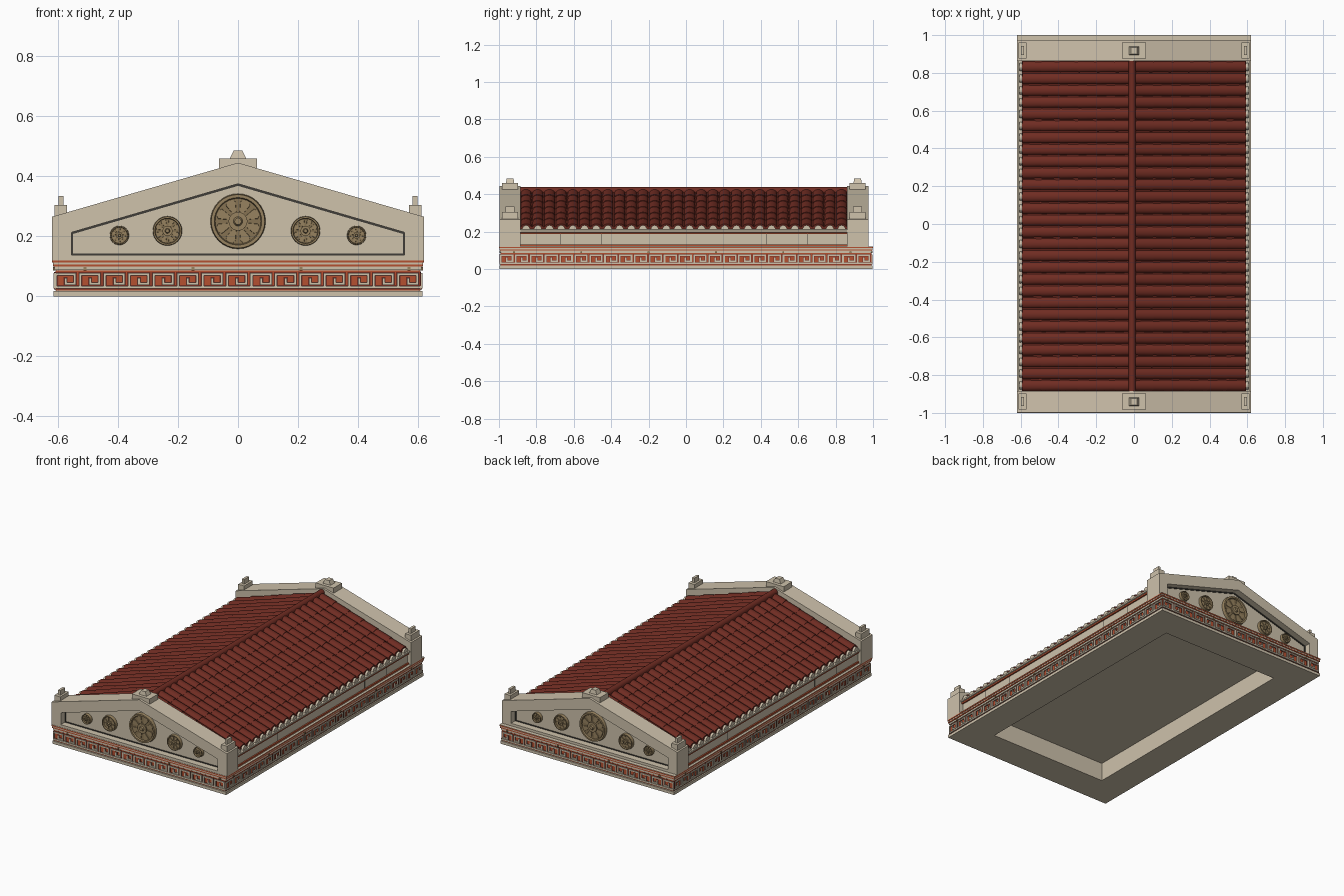
import bpy, bmesh, math
from mathutils import Vector

if "Cube" in bpy.data.objects:
    bpy.data.objects.remove(bpy.data.objects["Cube"])


def mat(name, r, g, b):
    m = bpy.data.materials.new(name)
    m.diffuse_color = (r, g, b, 1)
    m.use_nodes = True
    m.node_tree.nodes["Principled BSDF"].inputs["Base Color"].default_value = m.diffuse_color
    return m


STONE = mat("pale stone", .62, .54, .41)
TILE = mat("roof red", .16, .025, .016)
PAINT = mat("painted orange red", .46, .08, .03)
BRONZE = mat("bronze", .31, .225, .115)
DARKBRONZE = mat("dark bronze", .24, .17, .085)
SHADOW = mat("dark grey", .05, .047, .04)


def finish(name, bm, material, smooth=False):
    bmesh.ops.recalc_face_normals(bm, faces=bm.faces[:])
    me = bpy.data.meshes.new(name)
    bm.to_mesh(me)
    bm.free()
    me.materials.append(material)
    ob = bpy.data.objects.new(name, me)
    bpy.context.collection.objects.link(ob)
    if smooth:
        bpy.ops.object.select_all(action='DESELECT')
        ob.select_set(True)
        bpy.context.view_layer.objects.active = ob
        bpy.ops.object.shade_smooth_by_angle(angle=math.radians(40))
    return ob


def loft(bm, a, b):
    """Closed solid between two matching outlines."""
    va, vb = [bm.verts.new(p) for p in a], [bm.verts.new(p) for p in b]
    n = len(va)
    for i in range(n):
        j = (i + 1) % n
        bm.faces.new((va[i], va[j], vb[j], vb[i]))
    bm.faces.new(va[::-1])
    bm.faces.new(vb)


def box(bm, x0, x1, y0, y1, z0, z1, tx=0, ty=0):
    """Box, optionally tapered at the top."""
    loft(bm, [(x0, y0, z0), (x1, y0, z0), (x1, y1, z0), (x0, y1, z0)],
         [(x0 + tx, y0 + ty, z1), (x1 - tx, y0 + ty, z1), (x1 - tx, y1 - ty, z1), (x0 + tx, y1 - ty, z1)])


def prism(bm, pts, y0, y1):
    loft(bm, [(x, y0, z) for x, z in pts], [(x, y1, z) for x, z in pts])


def frame(bm, outer, inner, y0, y1):
    """Prism with a hole, between two matching outlines."""
    rings = [[bm.verts.new((x, y, z)) for x, z in p] for p, y in
             ((outer, y0), (outer, y1), (inner, y1), (inner, y0))]
    n = len(outer)
    for k in range(4):
        a, b = rings[k], rings[(k + 1) % 4]
        for i in range(n):
            j = (i + 1) % n
            bm.faces.new((a[i], a[j], b[j], b[i]))


def ring_boxes(bm, x, y, xi, yi, z0, z1):
    """Rectangular ring around the building."""
    for s in (-1, 1):
        box(bm, -x, x, min(s * y, s * yi), max(s * y, s * yi), z0, z1)
        box(bm, min(s * x, s * xi), max(s * x, s * xi), -yi, yi, z0, z1)


# base: hollow underneath, with a ceiling slab
for name, x, y, xi, yi, z0, z1, m in (
        ("plinth", .615, .998, .42, .80, 0, .018, STONE),
        ("base_core", .606, .989, .42, .80, .018, .119, STONE),
        ("frieze_red_band", .608, .991, .59, .97, .019, .086, PAINT),
        ("upper_fillet", .612, .994, .59, .97, .088, .099, STONE),
        ("lower_red_moulding", .616, .997, .59, .97, .099, .106, PAINT),
        ("cornice_stone", .617, .998, .59, .97, .106, .112, STONE),
        ("upper_red_moulding", .62, 1, .59, .97, .112, .119, PAINT),
        ("cornice_cap", .62, 1, .59, .97, .119, .121, STONE)):
    bm = bmesh.new()
    ring_boxes(bm, x, y, xi, yi, z0, z1)
    finish(name, bm, m)
bm = bmesh.new()
box(bm, -.605, .605, -.985, .97, .118, .124)
finish("ceiling_slab", bm, STONE)

# Greek key relief on all four sides, over dark inlay lines
bm, inlay = bmesh.new(), bmesh.new()
T = .0085
KEY = [(0, 0, 0, 1), (0, 1, .78, 1), (.78, .26, .78, 1), (.4, .26, .78, .26), (.4, .26, .4, .62), (0, 0, 1, 0)]
for along_x, half, n, face in ((True, .611, 15, .991), (False, .994, 25, .608)):
    p = 2 * half / n
    for s in (-1, 1):
        for i in range(n):
            for u0, v0, u1, v1 in KEY:
                a0, a1 = -half + (i + u0) * p, min(-half + (i + u1) * p + T, half)
                z0, z1 = .026 + v0 * .044, .026 + v1 * .044 + T
                for mesh, e, h in ((bm, 0, .006), (inlay, .0025, .001)):
                    d0, d1 = sorted((s * (face - .002), s * (face + h)))
                    if along_x:
                        box(mesh, a0 - e, a1 + e, d0, d1, z0 - e, z1 + e)
                    else:
                        box(mesh, d0, d1, a0 - e, a1 + e, z0 - e, z1 + e)
finish("greek_key_relief", bm, STONE)
finish("greek_key_inlay", inlay, TILE)

# small studs below the cornice
bm = bmesh.new()
for s in (-1, 1):
    for k in range(4):
        x = -.51 + .36 * k
        box(bm, x - .005, x + .005, s * .994 - .004, s * .994 + .004, .086, .097)
    for k in range(6):
        y = -.92 + .36 * k
        box(bm, s * .612 - .004, s * .612 + .004, y - .005, y + .005, .086, .097)
finish("cornice_studs", bm, BRONZE)

# pediments, with rosettes and roof ornaments, at both ends
OUTER = [(-.62, .12), (.62, .12), (.62, .265), (0, .445), (-.62, .265)]
INNER = [(-.555, .137), (.555, .137), (.555, .213), (0, .375), (-.555, .213)]
TRIM = [(-.549, .142), (.549, .142), (.549, .208), (0, .368), (-.549, .208)]


def rosette(discs, petals, cx, cz, r, f, s):
    def at(rad, ang, depth):
        return (cx + rad * math.cos(ang), f + s * depth, cz + rad * math.sin(ang))

    def disc(bm, rad, d0, d1, n=32, rad2=None):
        A = [2 * math.pi * i / n for i in range(n)]
        loft(bm, [at(rad, a, d0) for a in A], [at(rad2 or rad, a, d1) for a in A])
    disc(discs, r * .98, 0, .010)
    n = 32
    A = [2 * math.pi * i / n for i in range(n)]
    R = [[petals.verts.new(at(q, a, d)) for a in A] for q, d in
         ((r, 0), (r * .97, .02), (r * .86, .02), (r * .82, .008))]
    for k in range(3):
        for i in range(n):
            j = (i + 1) % n
            petals.faces.new((R[k][i], R[k][j], R[k + 1][j], R[k + 1][i]))
    for k in range(8):
        c = math.pi * (k + .5) / 4
        P = [(.34, -.22), (.72, -.28), (.8, -.15), (.8, .15), (.72, .28), (.34, .22)]
        loft(petals, [at(q * r, c + a, .008) for q, a in P], [at(q * r, c + a * .9, .013) for q, a in P])
    disc(petals, r * .34, .008, .02, 24)
    disc(petals, r * .18, .018, .028, 24, r * .12)


for label, f, s in (("front", -.998, -1), ("back", .975, 1)):
    def Y(d):
        return f - s * d
    bm = bmesh.new()
    frame(bm, OUTER, INNER, Y(0), Y(.045))
    prism(bm, OUTER, Y(.045), Y(.113))
    finish(label + "_pediment", bm, STONE)
    bm = bmesh.new()
    frame(bm, INNER, TRIM, Y(.041), Y(.046))
    finish(label + "_recess_trim", bm, SHADOW)
    discs, petals = bmesh.new(), bmesh.new()
    for cx, cz, r in ((0, .25, .092), (-.235, .218, .049), (.225, .218, .049), (-.395, .203, .032), (.395, .203, .032)):
        rosette(discs, petals, cx, cz, r, Y(.045), s)
    finish(label + "_rosette_discs", discs, DARKBRONZE)
    finish(label + "_rosette_petals", petals, BRONZE)
    bm = bmesh.new()
    a, b = sorted((Y(.015), Y(.10)))
    c = (a + b) / 2
    box(bm, -.063, .063, a, b, .415, .46)
    box(bm, -.027, .027, c - .022, c + .022, .46, .485, .012, .004)
    for k in (-1, 1):
        x = k * .59
        box(bm, x - .021, x + .021, a, b, .25, .305)
        box(bm, x - .008, x + .008, c - .024, c + .024, .305, .335)
    finish(label + "_roof_ornaments", bm, STONE)

# attic body with side walls and eaves
Y0, Y1 = -.886, .863
bm = bmesh.new()
half = [(.596, .12), (.596, .194), (.612, .199), (.612, .209)]
prism(bm, half + [(0, .402)] + [(-x, z) for x, z in half[::-1]], Y0, Y1)
finish("attic_body", bm, STONE)
bm = bmesh.new()
for s in (-1, 1):
    for z in (.122, .187):
        box(bm, s * .597 - .008, s * .597 + .008, Y0, Y1, z, z + .01)
finish("wall_red_lines", bm, PAINT)
bm = bmesh.new()
for s in (-1, 1):
    for y in (-.67, -.45, .43, .65):
        box(bm, s * .596 - .001, s * .596 + .001, y - .0015, y + .0015, .13, .187)
finish("wall_joints", bm, SHADOW)

# roof: flat pan sheet, barrel cover tiles in overlapping courses, ridge
bm = bmesh.new()
prism(bm, [(.592, .208), (.592, .224), (0, .412), (-.592, .224), (-.592, .208), (0, .396)], Y0, Y1)
finish("roof_pan", bm, TILE)
ROWS, COURSES, SEG = 28, 6, 8
pitch = (Y1 - Y0) / ROWS
low, top = Vector((.586, 0, .221)), Vector((0, 0, .409))
up = Vector((.188, 0, .586)).normalized()
bm, eave = bmesh.new(), bmesh.new()
arc = [math.pi * i / SEG for i in range(SEG + 1)]
for s in (-1, 1):
    for r in range(ROWS):
        y = Y0 + (r + .5) * pitch
        for c in range(COURSES):
            ends = []
            for t, w, h in ((c / COURSES, .0295, .022), ((c + 1.05) / COURSES, .028, .018)):
                o = low.lerp(top, min(t, 1))
                pts = [o + up * (h * math.sin(a)) for a in arc]
                ends.append([(s * p.x, y + w * math.cos(a), p.z) for p, a in zip(pts, arc)])
            loft(bm, *ends)
        # stone end ornament at the eave
        E = [(y + .022 * math.cos(a), .208 + .027 * math.sin(a)) for a in arc]
        loft(eave, [(s * .592, p, q) for p, q in E], [(s * .606, p, q) for p, q in E])
finish("cover_tiles", bm, TILE, True)
finish("eave_ornaments", eave, STONE)
bm = bmesh.new()
prism(bm, [(.02 * math.cos(a) - .01, .415 + .024 * math.sin(a)) for a in [math.pi * i / 6 for i in range(12)]], Y0, Y1)
finish("ridge_cap", bm, TILE, True)
